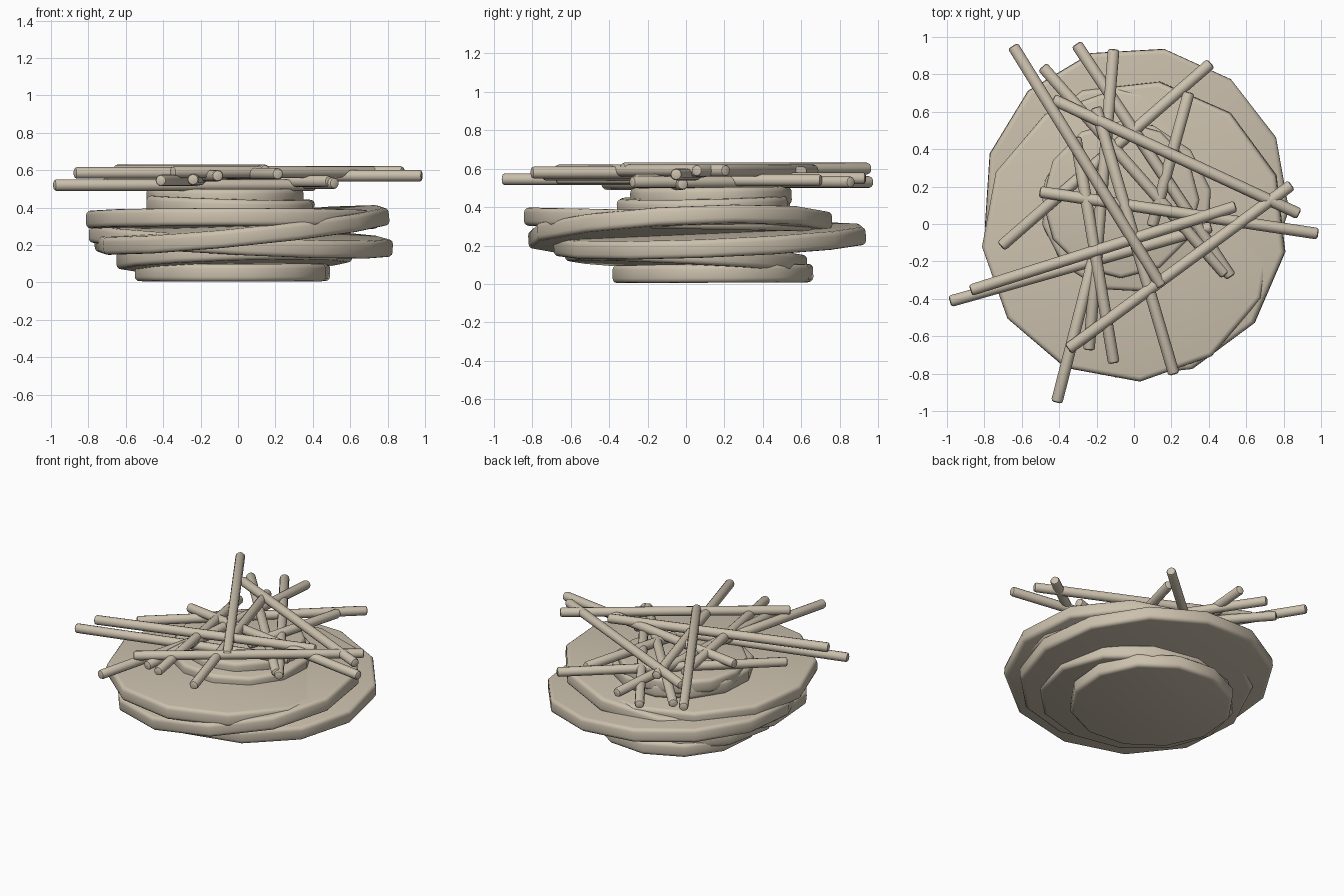
import bpy, bmesh, math
from mathutils import Vector, Matrix

if "Cube" in bpy.data.objects:
    bpy.data.objects.remove(bpy.data.objects["Cube"], do_unlink=True)

clay = bpy.data.materials.new("pale_tan")
clay.use_nodes = True
tan = (0.60, 0.53, 0.42, 1)
clay.diffuse_color = tan
clay.node_tree.nodes["Principled BSDF"].inputs["Base Color"].default_value = tan


def cylinder(name, sides, radius, depth, matrix, bevel, segments, phase=0):
    """Capped prism with rounded rims."""
    bm = bmesh.new()
    bmesh.ops.create_cone(bm, cap_ends=True, segments=sides, radius1=radius,
                          radius2=radius, depth=depth)
    # start the corners from the +x axis
    first = max(bm.verts, key=lambda v: v.co.x)
    turn = math.radians(phase) - math.atan2(first.co.y, first.co.x)
    bmesh.ops.rotate(bm, verts=bm.verts, matrix=Matrix.Rotation(turn, 3, 'Z'))
    rims = [e for e in bm.edges if abs(e.verts[0].co.z - e.verts[1].co.z) < 1e-5]
    bmesh.ops.bevel(bm, geom=rims, offset=bevel, segments=segments,
                    profile=0.5, affect='EDGES')
    mesh = bpy.data.meshes.new(name)
    bm.to_mesh(mesh)
    bm.free()
    mesh.materials.append(clay)
    obj = bpy.data.objects.new(name, mesh)
    obj.matrix_world = matrix
    bpy.context.collection.objects.link(obj)
    bpy.ops.object.select_all(action='DESELECT')
    obj.select_set(True)
    bpy.context.view_layer.objects.active = obj
    bpy.ops.object.shade_smooth_by_angle(angle=math.radians(40))
    return obj


def slab(name, center, radius, slope, sides, phase):
    """Many-sided disc, tilted by its rise along x and y."""
    normal = Vector((-slope[0], -slope[1], 1)).normalized()
    tilt = Vector((0, 0, 1)).rotation_difference(normal).to_matrix().to_4x4()
    cylinder(name, sides, radius, 0.095, Matrix.Translation(center) @ tilt,
             0.025, 3, phase)


def stick(name, start, end, height):
    """Thin round rod with softened ends."""
    a, b = Vector((*start, height)), Vector((*end, height))
    aim = (b - a).to_track_quat('Z', 'Y').to_matrix().to_4x4()
    cylinder(name, 12, 0.031, (b - a).length + 0.03,
             Matrix.Translation((a + b) / 2) @ aim, 0.014, 2)


# Stacked slabs, bottom to top
slab("base_slab", (-0.03, 0.14, 0.054), 0.53, (0, 0.005), 12, 10)
slab("lower_slab", (-0.02, 0.0, 0.135), 0.63, (0.03, -0.05), 12, 0)
slab("wide_back_slab", (0.01, 0.13, 0.225), 0.82, (-0.05, 0.04), 13, 24)
slab("wide_tilted_slab", (0.02, -0.03, 0.28), 0.80, (0.1, 0.05), 12, -8.5)
slab("wide_top_slab", (-0.03, -0.06, 0.335), 0.785, (0, -0.02), 12, 4.5)
slab("small_lower_slab", (-0.04, 0.09, 0.405), 0.46, (-0.03, 0.02), 12, 12)
slab("small_top_slab", (-0.07, 0.13, 0.455), 0.42, (0, 0.01), 12, 0)

# Crossing sticks laid over the stack
sticks = [
    ((-0.64, 0.94), (0.14, -0.32), 0.60),
    ((-0.48, 0.83), (0.48, -0.26), 0.54),
    ((-0.30, 0.95), (0.51, -0.27), 0.53),
    ((-0.11, 0.92), (-0.24, -0.66), 0.55),
    ((-0.41, -0.94), (-0.19, -0.08), 0.545),
    ((0.21, -0.79), (-0.20, 0.61), 0.58),
    ((-0.11, -0.73), (-0.31, 0.45), 0.57),
    ((-0.42, 0.66), (0.87, 0.06), 0.59),
    ((-0.49, 0.17), (0.97, -0.05), 0.57),
    ((-0.97, -0.41), (0.40, -0.02), 0.52),
    ((-0.86, -0.35), (0.53, 0.09), 0.585),
    ((-0.70, -0.11), (0.40, 0.85), 0.53),
    ((-0.34, -0.66), (0.83, 0.20), 0.59),
    ((0.29, 0.69), (0.10, 0.0), 0.54),
]
for number, (start, end, height) in enumerate(sticks, 1):
    stick(f"stick_{number}", start, end, height)
